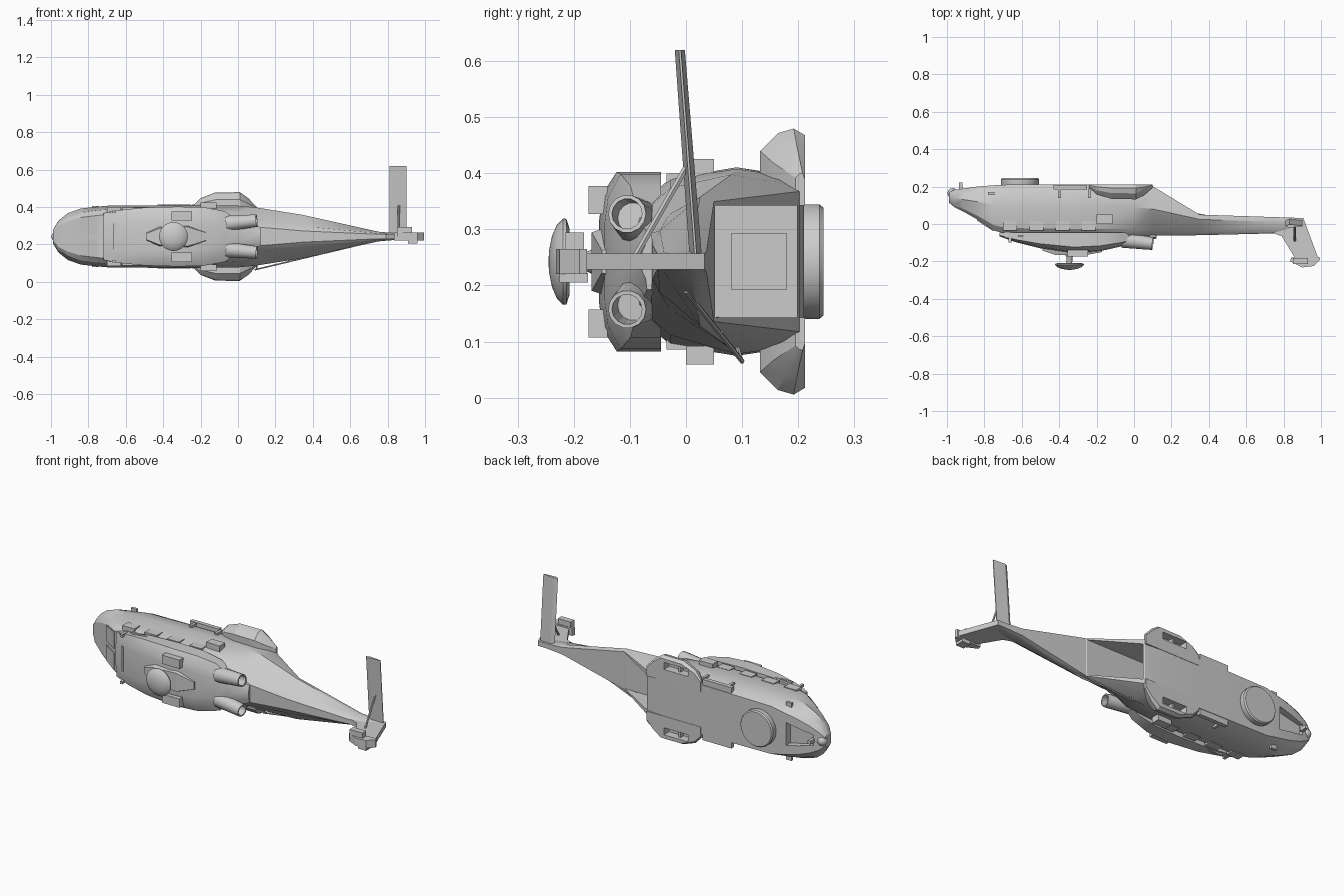
import bpy, bmesh, math
from mathutils import Vector

if "Cube" in bpy.data.objects:
    bpy.data.objects.remove(bpy.data.objects["Cube"])

C = 0.2425  # height of the symmetry plane (aircraft lies on its side)


def make(name, verts, faces, smooth=None):
    me = bpy.data.meshes.new(name)
    me.from_pydata(verts, [], faces)
    bm = bmesh.new()
    bm.from_mesh(me)
    bmesh.ops.recalc_face_normals(bm, faces=bm.faces)
    bm.to_mesh(me)
    bm.free()
    ob = bpy.data.objects.new(name, me)
    bpy.context.collection.objects.link(ob)
    if smooth:
        bpy.ops.object.select_all(action='DESELECT')
        bpy.context.view_layer.objects.active = ob
        ob.select_set(True)
        bpy.ops.object.shade_smooth_by_angle(angle=math.radians(smooth))
    return ob


def loft(name, rings, smooth=None):
    n = len(rings[0])
    verts = [v for r in rings for v in r]
    faces = [(i * n + j, i * n + (j + 1) % n, (i + 1) * n + (j + 1) % n, (i + 1) * n + j)
             for i in range(len(rings) - 1) for j in range(n)]
    faces += [tuple(range(n)), tuple(range(len(verts) - n, len(verts)))]
    return make(name, verts, faces, smooth)


def mirrored(x, half):
    """Closed ring from (y, half width) points, mirrored about the symmetry plane."""
    return [(x, y, C + w) for y, w in half] + [(x, y, C - w) for y, w in reversed(half)]


def box(name, x0, x1, y0, y1, z0, z1):
    return loft(name, [[(x, y0, z0), (x, y1, z0), (x, y1, z1), (x, y0, z1)] for x in (x0, x1)])


def pair(name, x0, x1, y0, y1, w0, w1):
    return [box(name + tag, x0, x1, y0, y1, C + s * w0, C + s * w1)
            for s, tag in ((1, "_left"), (-1, "_right"))]


def lathe(name, profile, x, z, n=32, smooth=35):
    """Turned part about the y direction; profile is (radius, y)."""
    return loft(name, [[(x + r * math.cos(a), y, z + r * math.sin(a))
                        for a in (2 * math.pi * i / n for i in range(n))] for r, y in profile], smooth)


def rod(name, a, b, r=0.004, n=6, r2=None, smooth=None):
    a, b = Vector(a), Vector(b)
    q = (b - a).to_track_quat('Z', 'Y')
    return loft(name, [[p + q @ Vector((rr * math.cos(t), rr * math.sin(t), 0))
                        for t in (2 * math.pi * i / n for i in range(n))]
                       for p, rr in ((a, r), (b, r2 or r))], smooth)


def cut(ob, cutter):
    m = ob.modifiers.new("cut", 'BOOLEAN')
    m.operation, m.solver, m.object = 'DIFFERENCE', 'EXACT', cutter
    cutter.hide_render = True
    cutter.hide_viewport = True
    cutter.display_type = 'WIRE'


# Fuselage and tail boom: x, roof y, belly y, widest y, roof / mid / belly half widths
stations = [
    (-0.99, .115, .17, .14, .025, .035, .025), (-0.96, .09, .183, .14, .065, .085, .05),
    (-0.91, .065, .19, .13, .095, .125, .075), (-0.84, .025, .2, .12, .12, .15, .1),
    (-0.75, -.035, .207, .1, .133, .16, .12), (-0.68, -.053, .21, .09, .14, .166, .135),
    (-0.25, -.06, .21, .09, .142, .168, .14), (0.0, -.06, .21, .09, .12, .165, .14),
    (0.1, -.062, .202, .08, .06, .155, .125), (0.35, -.06, .05, .025, .035, .115, .107),
    (0.75, -.05, .037, .01, .014, .026, .02), (0.9, -.02, .032, .01, .01, .013, .011)]
rings = []
for x, yr, yb, ym, wr, wm, wb in stations:
    h = yb - yr
    rings.append(mirrored(x, [(yr, wr * .85), (yr + .12 * h, wr * .75 + wm * .25), (ym, wm),
                              (yb - .14 * h, wb * .45 + wm * .55), (yb, wb)]))
fuselage = loft("fuselage", rings, 25)
cut(fuselage, box("cargo_bay_cutter", -.1, .36, .052, .198, C - .1, C + .1))
cut(fuselage, loft("nose_bay_cutter", [mirrored(-.93, [(.165, .03), (.25, .03)]),
                                       mirrored(-.77, [(.165, .065), (.25, .065)])]))
# Bulkhead frame seen inside the cargo bay
box("bay_panel", -.1, -.09, .08, .18, C - .05, C + .05)

# Engine cowling: x, top y, top half width, side half width
cowl = [(-.72, -.066, .1, .125), (-.63, -.098, .115, .142), (-.5, -.13, .12, .155),
        (-.32, -.155, .12, .16), (-.18, -.145, .115, .156), (-.07, -.12, .09, .135),
        (0, -.1, .055, .085), (.12, -.078, .03, .05)]
loft("engine_cowling", [mirrored(x, [(y, w * .6), (y + .006, w), (y * .7 - .015, s), (-.045, s)])
                        for x, y, w, s in cowl], 30)
box("cowling_front_panel", -.665, -.655, -.094, -.07, C - .07, C + .07)

# Mast fairing, mast and domed hub cap
loft("mast_fairing", [mirrored(x, [(y, w * .8), (-.13, w)]) for x, y, w in
                      ((-.49, -.142, .02), (-.42, -.165, .055), (-.27, -.168, .065), (-.17, -.15, .025))])
lathe("rotor_mast", [(.03, -.15), (.016, -.18), (.014, -.22)], -.345, C, 16)
lathe("hub_cap", [(.06, -.208), (.076, -.213), (.077, -.219), (.066, -.23), (.045, -.239), (.02, -.244),
                  (.004, -.245)], -.345, C)

# Cowling intakes and exhausts
pair("roof_intake", -.355, -.245, -.174, -.14, .085, .135)
for s, tag in ((1, "_left"), (-1, "_right")):
    zc = C + s * .07
    ex = rod("exhaust" + tag, (-.06, -.085, zc), (.1, -.105, C + s * .085), .042, 14, .034, 40)
    cut(ex, rod("exhaust_cutter" + tag, (.02, -.095, zc + s * .008), (.13, -.109, C + s * .088), .027, 14))

# Radar drum under the belly
lathe("belly_radar", [(.098, .2), (.102, .212), (.102, .238), (.096, .245)], -.61, C)

# Sponsons with wheel bays
for s, tag in ((1, "_left"), (-1, "_right")):
    rs = []
    for x, yt, w in ((-.24, .195, .165), (-.2, .16, .205), (-.12, .134, .236), (.01, .132, .237),
                     (.055, .155, .205), (.1, .195, .158)):
        d = .212 - yt
        rs.append([(x, y, C + s * v) for y, v in
                   ((yt, .1), (yt, w - .5 * d), (yt + .4 * d, w - .1 * d), (yt + .75 * d, w),
                    (.212, w - .012), (.212, .1))])
    sp = loft("sponson" + tag, rs, 20)
    cut(sp, box("wheel_bay_cutter" + tag, -.16, -.01, .165, .25, C + s * .165, C + s * .205))
    box("wheel_strut" + tag, -.1, -.085, .165, .19, C + s * .16, C + s * .205)

# Side equipment: boxes, steps, windows, brackets
pair("side_box", -.2, -.115, -.0, .05, .15, .183)
pair("side_float_box", -.43, -.25, .185, .208, .1, .172)
for i, x in enumerate((-.7, -.56, -.42, -.28)):
    pair("window_%d" % i, x, x + .075, -.035, .015, .12, .157)
for i, x in enumerate((-.405, -.245)):
    pair("bracket_%d" % i, x, x + .015, .14, .19, .14, .17)
pair("cockpit_step", -.78, -.745, .155, .17, .12, .163)
pair("roof_rail", -.62, -.3, -.07, -.058, .14, .154)
pair("wiper", -.69, -.65, -.075, -.04, .12, .128)
pair("roof_probe", -.67, -.655, -.1, -.05, .125, .14)

# Windscreen divider panels sloping over the nose
for s, tag in ((1, "_left"), (-1, "_right")):
    loft("windscreen" + tag, [[(x, y + d, C + s * w) for d, w in ((-.006, .012), (-.006, w1), (.01, w1), (.01, .012))]
                              for x, y, w1 in ((-.84, .025, .098), (-.75, -.034, .108))])

# Nose sensor ball and small nose aerials
bm = bmesh.new()
bmesh.ops.create_uvsphere(bm, u_segments=16, v_segments=10, radius=.027)
bmesh.ops.translate(bm, verts=bm.verts, vec=(-.97, .165, C))
me = bpy.data.meshes.new("nose_sensor")
for f in bm.faces:
    f.smooth = True
bm.to_mesh(me)
bm.free()
bpy.context.collection.objects.link(bpy.data.objects.new("nose_sensor", me))
rod("nose_sensor_mount", (-.96, .15, C), (-.93, .15, C), .03, 12)
box("nose_aerial", -.935, -.918, .18, .222, C - .01, C + .01)

# Tail fin: thin tapered slab
fin = [(.72, -.04), (.79, -.065), (.86, -.18), (.985, -.183), (.905, .033), (.8, .033)]
loft("tail_fin", [[(x, y, C + s * .014) for x, y in fin] for s in (-1, 1)])

# Fin tip fairing and tail rotor hub
loft("fin_tip", [[(x, y, z) for x, y in ((.84, -.18), (.99, -.176), (.995, -.19), (.96, -.225), (.9, -.232), (.835, -.2))]
                 for z in (C - .022, C + .022)])
box("tail_gearbox", .85, .93, -.215, -.182, C, C + .052)
rod("tail_rotor_shaft", (.935, -.2, C), (.935, -.2, C - .035), .016, 10)
box("tail_rotor_hub", .91, .96, -.225, -.175, C - .037, C - .02)

# One-sided tailplane and its strut
loft("tailplane", [[(.81, y, z), (.83, y - t, z), (.9, y - .002, z), (.9, y + .002, z), (.83, y + t, z)]
                   for y, z, t in ((.018, C, .011), (-.011, .62, .009))])
rod("tailplane_strut", (.86, -.09, C + .01), (.86, .0, .41), .006)

# Long wire aerial along the boom with its posts
a, b = Vector((.09, .1, .065)), Vector((.615, .0, .19))
rod("boom_aerial", a, b, .0045)
for i, t in enumerate((0.02, .35, .68, 1)):
    p = a.lerp(b, t)
    rod("aerial_post_%d" % i, p, p + Vector((0, -.01, .035)), .004)
